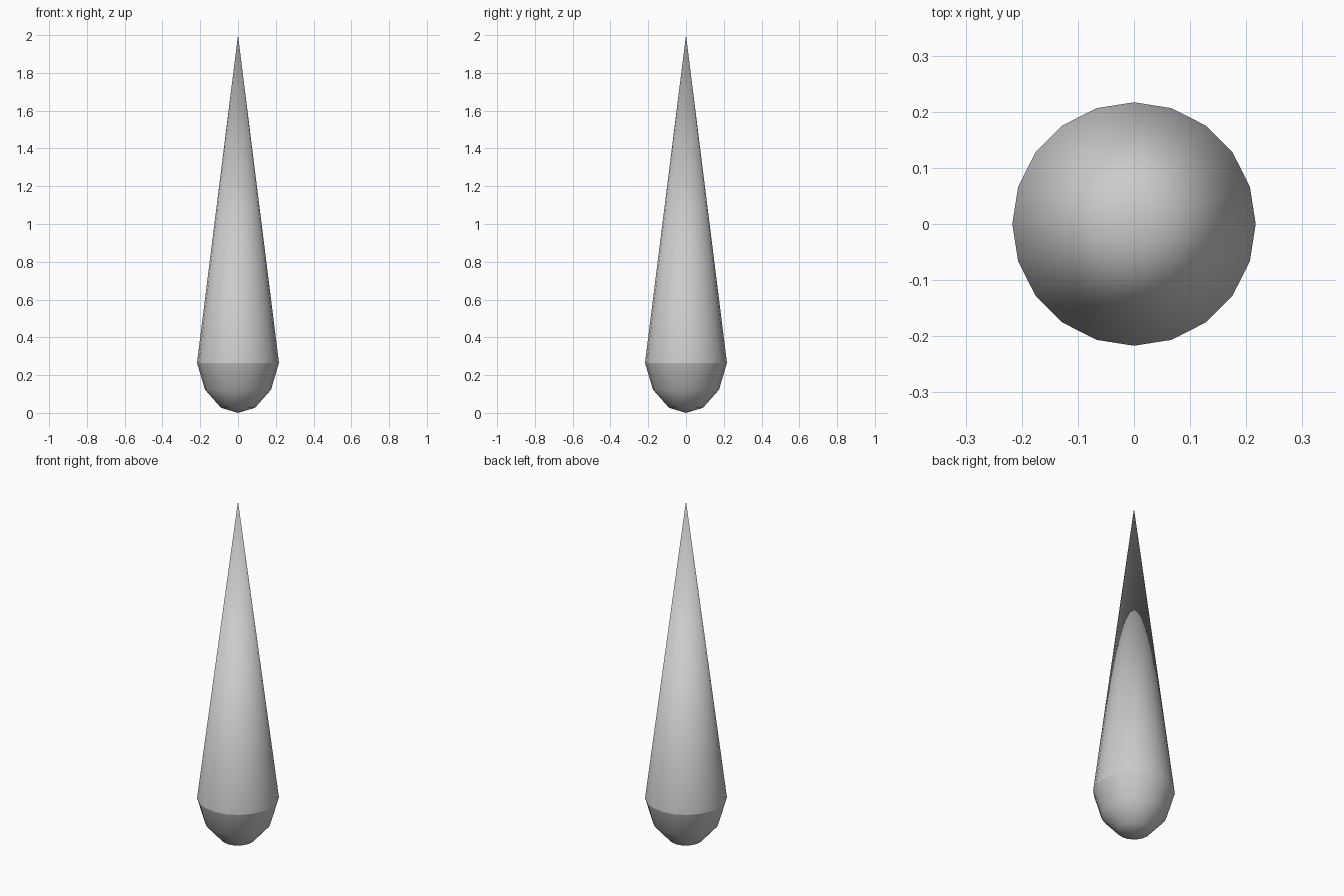
import bpy, bmesh
from math import cos, sin, pi

if "Cube" in bpy.data.objects:
    bpy.data.objects.remove(bpy.data.objects["Cube"])

SIDES = 20


def lathe(name, profile):
    """Spin an (r, z) profile around z; r = 0 makes a pole."""
    bm = bmesh.new()
    rings = []
    for r, z in profile:
        n = SIDES if r > 0 else 1
        rings.append([bm.verts.new((r * cos(2 * pi * i / SIDES),
                                    r * sin(2 * pi * i / SIDES), z))
                      for i in range(n)])
    for a, b in zip(rings, rings[1:]):
        for i in range(SIDES):
            j = (i + 1) % SIDES
            if len(a) == 1:
                bm.faces.new((a[0], b[j], b[i]))
            elif len(b) == 1:
                bm.faces.new((a[i], a[j], b[0]))
            else:
                bm.faces.new((a[i], a[j], b[j], b[i]))
    for f in bm.faces:
        f.smooth = True
    me = bpy.data.meshes.new(name)
    bm.to_mesh(me)
    bm.free()
    ob = bpy.data.objects.new(name, me)
    bpy.context.collection.objects.link(ob)
    return ob


# Rounded lower end, kept separate so the seam stays crisp
lathe("rounded_base", [(0, 0), (0.09, 0.027), (0.175, 0.123), (0.217, 0.265)])

# Long tapering point
lathe("tapered_spike", [(0.217, 0.265), (0, 2.0)])
